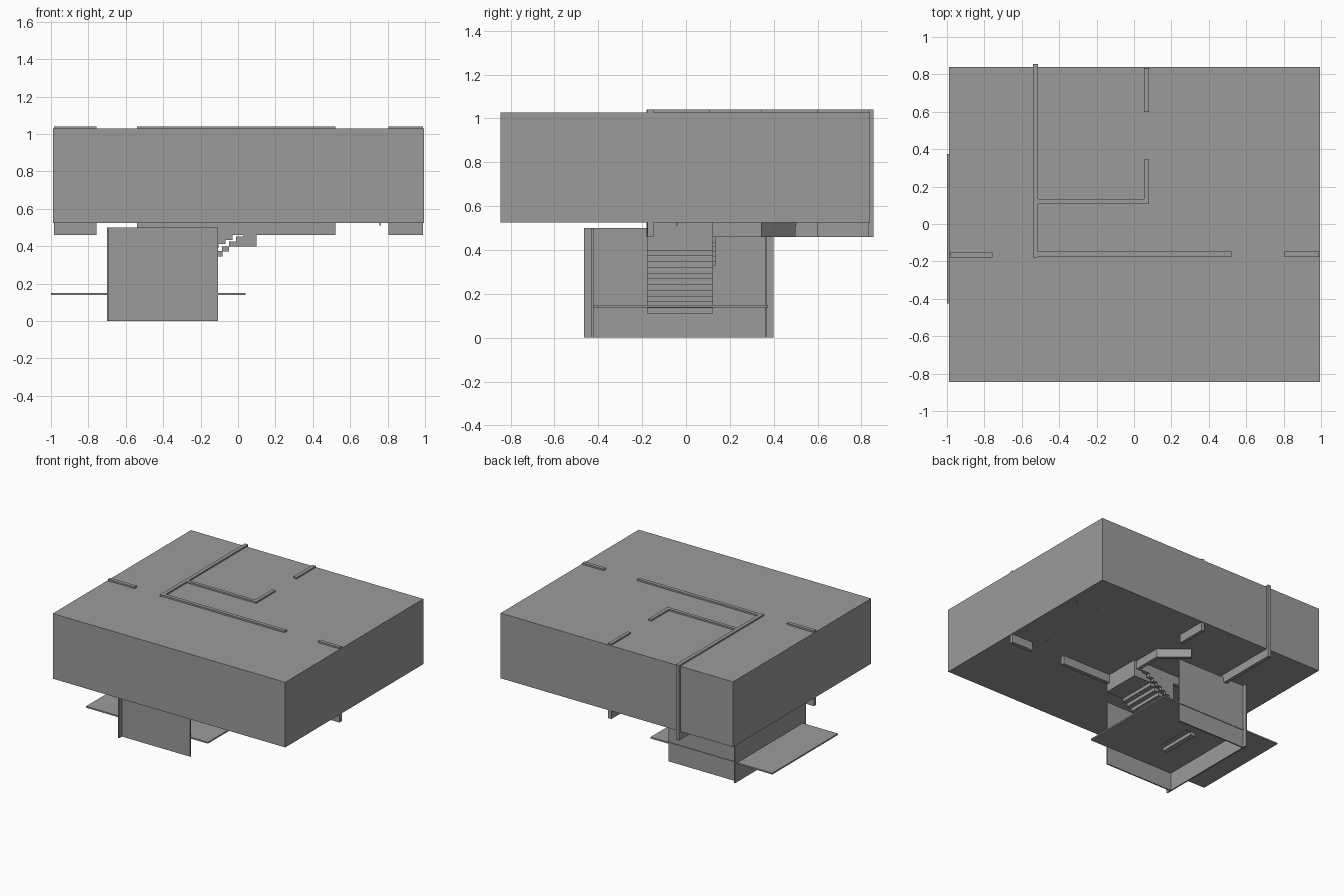
import bpy
from mathutils import Vector

cube = bpy.data.objects.get("Cube")
if cube:
    bpy.data.objects.remove(cube, do_unlink=True)

# Single plain grey
grey = bpy.data.materials.new("plain_grey")
grey.use_nodes = True
colour = (0.33, 0.33, 0.33, 1)
grey.diffuse_color = colour
grey.node_tree.nodes["Principled BSDF"].inputs["Base Color"].default_value = colour


def prism(name, outline, direction):
    """Extrude a flat outline along a direction."""
    n = len(outline)
    low = [Vector(p) for p in outline]
    verts = low + [p + Vector(direction) for p in low]
    faces = [list(range(n))[::-1], list(range(n, 2 * n))]
    faces += [(i, (i + 1) % n, (i + 1) % n + n, i + n) for i in range(n)]
    mesh = bpy.data.meshes.new(name)
    mesh.from_pydata(verts, [], faces)
    mesh.materials.append(grey)
    obj = bpy.data.objects.new(name, mesh)
    bpy.context.collection.objects.link(obj)
    return obj


def box(name, x, y, z):
    base = [(x[0], y[0], z[0]), (x[1], y[0], z[0]),
            (x[1], y[1], z[0]), (x[0], y[1], z[0])]
    return prism(name, base, (0, 0, z[1] - z[0]))


# Upper storey block
SLAB = 0.525
box("upper_storey", (-0.99, 0.995), (-0.845, 0.84), (SLAB, 1.028))

# Partition walls that show above and below the block
partitions = {
    "long_side_wall": ((-0.54, -0.512), (-0.18, 0.855)),
    "long_cross_wall": ((-0.512, 0.52), (-0.176, -0.148)),
    "stair_back_wall": ((-0.512, 0.08), (0.108, 0.134)),
    "short_wall": ((0.053, 0.08), (0.134, 0.345)),
    "rear_wall": ((0.053, 0.08), (0.6, 0.835)),
    "left_stub_wall": ((-0.985, -0.757), (-0.18, -0.152)),
    "right_stub_wall": ((0.805, 0.99), (-0.176, -0.148)),
}
for name, (x, y) in partitions.items():
    box(name, x, y, (0.46, 1.04))

# Slanted wall below the block
prism("slanted_wall", [(0.08, 0.345, 0.46), (-0.11, 0.5, 0.46),
                       (-0.127, 0.48, 0.46), (0.06, 0.325, 0.46)], (0, 0, 0.08))

# Lower room: three thin walls and a projecting floor
box("room_side_wall", (-0.7, -0.69), (-0.465, 0.4), (0, 0.5))
box("room_front_wall", (-0.69, -0.108), (-0.43, -0.42), (0, 0.5))
box("room_back_wall", (-0.69, -0.108), (0.36, 0.37), (0, 0.5))
box("room_floor", (-1, 0.04), (-0.425, 0.375), (0.138, 0.149))

# Open staircase
RUN, RISE = 0.037, 0.0262
START, BASE = -0.455, 0.11
WIDTH = (-0.178, 0.122)
for i in range(11):
    x, z = START + RUN * i, BASE + RISE * i
    box(f"stair_step_{i}", (x, x + RUN + 0.001), WIDTH, (z, z + RISE + 0.001))

# Solid top of the stairs with a flat underside
x, z = START + RUN * 11, BASE + RISE * 11
profile = [(x, WIDTH[0], z)]
for i in range(4):
    top = z + RISE * (i + 1)
    profile += [(x + RUN * i, WIDTH[0], top), (x + RUN * (i + 1), WIDTH[0], top)]
profile.append((x + RUN * 4, WIDTH[0], z))
prism("stair_landing", profile, (0, WIDTH[1] - WIDTH[0], 0))
box("landing_end_wall", (0.075, 0.1), WIDTH, (0.4, SLAB))

# Stepped skirts under the two walls beside the stairs
for side, y in (("front", (-0.176, -0.148)), ("back", (0.108, 0.134))):
    for i in range(6):
        right = -0.03 - RUN * i
        box(f"{side}_stair_skirt_{i}", (right - RUN, right), y,
            (0.434 - 0.0215 * i, 0.47))

# Small pegs under the block
for x in (0.76, 0.945):
    for y in (-0.04, 0.5):
        box("ceiling_peg", (x - 0.004, x + 0.004), (y - 0.004, y + 0.004),
            (0.511, SLAB))
